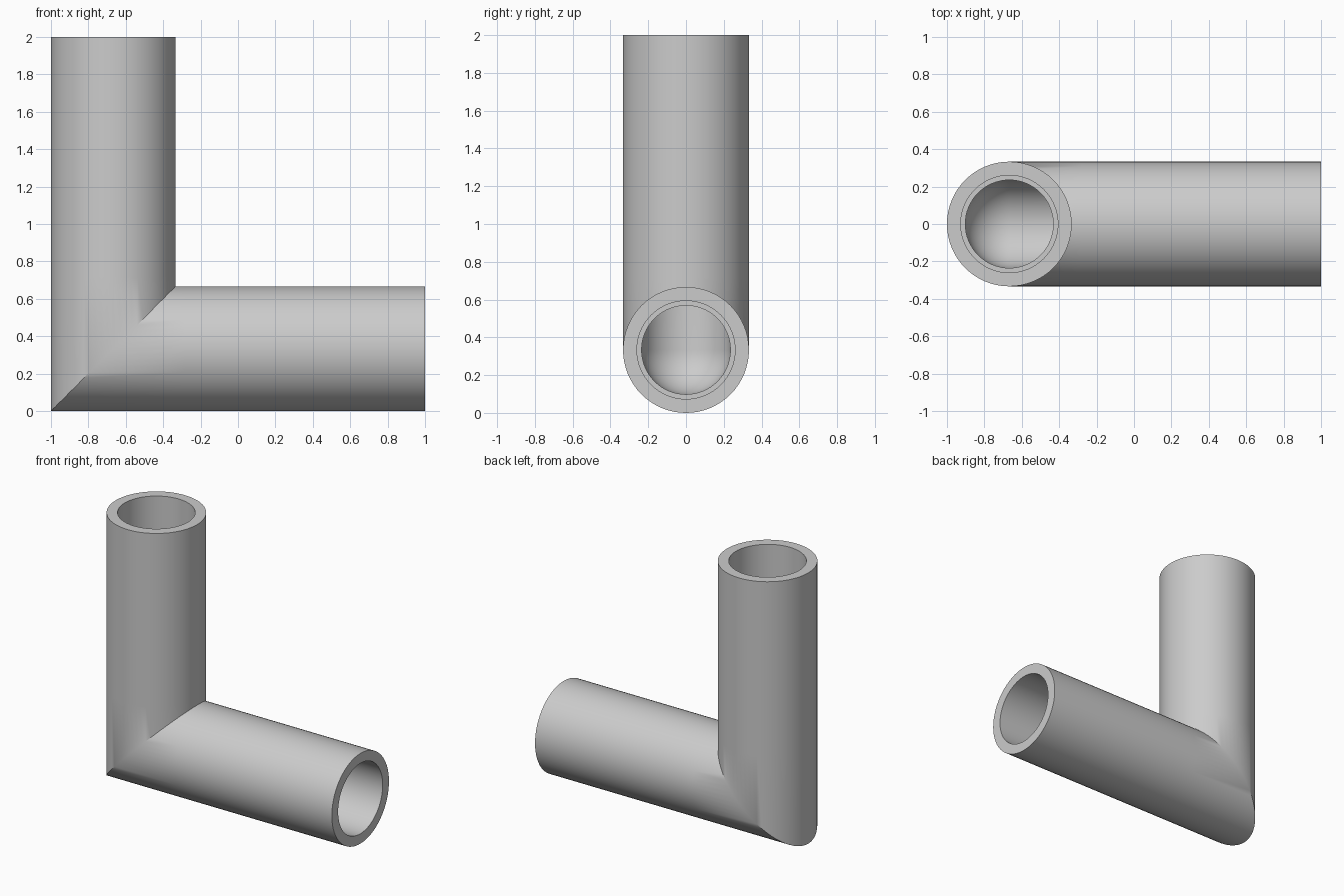
import bpy, bmesh, math

cube = bpy.data.objects.get("Cube")
if cube:
    bpy.data.objects.remove(cube, do_unlink=True)

SEGMENTS = 64
R = 1 / 3             # outer radius
SOCKET = 0.26         # radius of the socket at each open end
BORE = 0.235          # narrower radius inside the elbow
END = 5 * R           # distance from the elbow centre to each open end
STEP = R              # distance from the elbow centre to the socket stop
CENTRE = (-2 * R, 0, R)

grey = bpy.data.materials.new("grey")
grey.use_nodes = True
grey.diffuse_color = (0.6, 0.6, 0.6, 1)
grey.node_tree.nodes["Principled BSDF"].inputs["Base Color"].default_value = (0.6, 0.6, 0.6, 1)

circle = [(math.cos(2 * math.pi * i / SEGMENTS), math.sin(2 * math.pi * i / SEGMENTS))
          for i in range(SEGMENTS)]


def upright(r, d):
    """Ring across the vertical arm."""
    return [(r * c, r * s, d) for c, s in circle]


def sideways(r, d):
    """Ring across the horizontal arm."""
    return [(d, r * s, r * c) for c, s in circle]


def mitre(r):
    """Slanted ring where the two arms meet."""
    return [(r * c, r * s, r * c) for c, s in circle]


def ball_corner(r, phi):
    """Bore ring: sharp on the inner side, ball shaped on the outer side."""
    return [(r * c, r * s, r * c) if c > 0 else
            (r * c * math.cos(phi), r * s, r * c * math.sin(phi)) for c, s in circle]


# Outer skin from the top end, round the mitre, to the side end
rings = [upright(R, END), upright(R, R + 0.05), mitre(R), sideways(R, R + 0.05), sideways(R, END)]
# Side socket and its stop
rings += [sideways(SOCKET, END), sideways(SOCKET, STEP), sideways(BORE, STEP)]
# Ball shaped corner of the bore
turns = 16
rings += [ball_corner(BORE, math.pi / 2 * k / turns) for k in range(turns, -1, -1)]
# Top socket and its stop
rings += [upright(BORE, STEP), upright(SOCKET, STEP), upright(SOCKET, END)]

bm = bmesh.new()
grid = [[bm.verts.new([p + q for p, q in zip(point, CENTRE)]) for point in ring] for ring in rings]
for k, ring in enumerate(grid):
    after = grid[(k + 1) % len(grid)]
    for i in range(SEGMENTS):
        j = (i + 1) % SEGMENTS
        bm.faces.new((ring[i], ring[j], after[j], after[i]))
bmesh.ops.remove_doubles(bm, verts=bm.verts, dist=0.0001)
bmesh.ops.recalc_face_normals(bm, faces=bm.faces)

mesh = bpy.data.meshes.new("elbow_pipe")
bm.to_mesh(mesh)
bm.free()
mesh.materials.append(grey)
pipe = bpy.data.objects.new("elbow_pipe", mesh)
bpy.context.collection.objects.link(pipe)

bpy.context.view_layer.objects.active = pipe
pipe.select_set(True)
bpy.ops.object.shade_smooth_by_angle(angle=math.radians(30))
